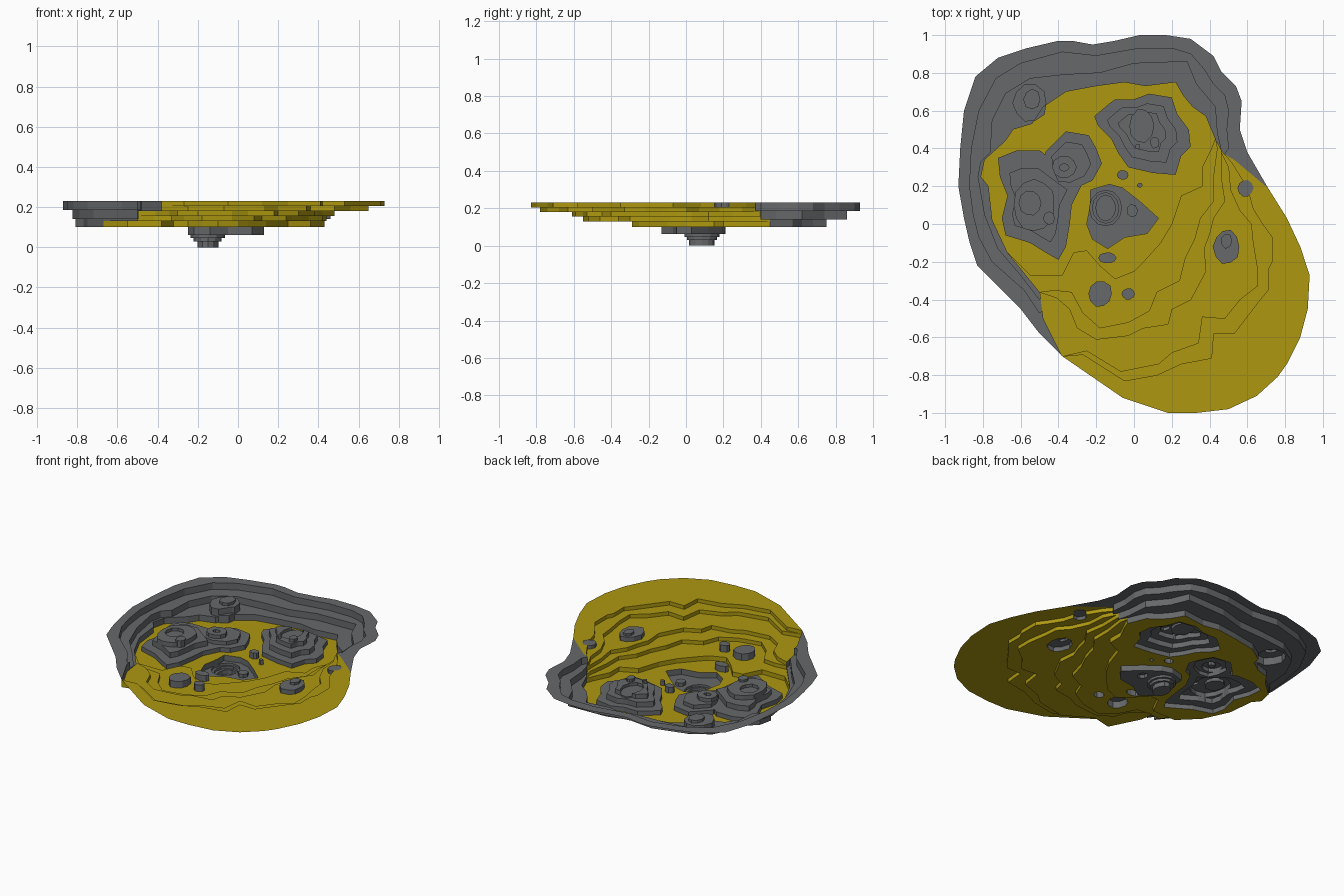
import bpy, math, random
from mathutils import Vector
from mathutils.geometry import delaunay_2d_cdt

random.seed(4)
regions = []  # (part, z, is_relative, polygon); later regions sit on earlier ones


def add(part, z, poly, rel=False):
    regions.append((part, z, rel, [tuple(p) for p in poly]))


def blob(cx, cy, rx, ry, n=10, wob=0.06):
    pts = []
    for i in range(n):
        a, k = 2 * math.pi * i / n, 1 + random.uniform(-wob, wob)
        pts.append((cx + rx * k * math.cos(a), cy + ry * k * math.sin(a)))
    return pts


def shrink(poly, c, s):
    return [(c[0] + (x - c[0]) * s, c[1] + (y - c[1]) * s) for x, y in poly]


# Raised back rim, three terraces
add("rim", .23, [(-.38, -.7), (-.5, -.58), (-.6, -.45), (-.83, -.22), (-.87, -.1), (-.9, .03), (-.93, .2),
    (-.92, .4), (-.9, .6), (-.84, .78), (-.72, .88), (-.57, .93), (-.4, .97), (-.33, .97), (-.22, .95),
    (-.1, .97), (.03, 1), (.17, 1), (.3, .98), (.42, .89), (.46, .81), (.54, .73), (.57, .65), (.56, .5),
    (.6, .38), (.71, .19), (.3, 0)])
add("rim", .185, [(-.5, -.47), (-.58, -.35), (-.75, -.2), (-.82, -.07), (-.85, .05), (-.87, .2), (-.86, .4),
    (-.82, .6), (-.73, .77), (-.6, .85), (-.38, .91), (-.2, .89), (.03, .93), (.2, .93), (.3, .9),
    (.37, .82), (.42, .74), (.48, .68), (.5, .6), (.49, .5), (.5, .4), (.2, 0)])
add("rim", .14, [(-.5, -.4), (-.6, -.27), (-.72, -.13), (-.79, .05), (-.825, .25), (-.81, .33), (-.76, .38),
    (-.75, .55), (-.68, .69), (-.55, .77), (-.37, .79), (-.18, .8), (0, .85), (.28, .86), (.33, .74),
    (.43, .62), (.44, .48), (.46, .4), (.2, 0)])

# Coloured basin: shared inner rim edge plus one front contour per terrace
back = [(-.38, -.7), (-.48, -.5), (-.5, -.36), (-.67, -.15), (-.75, .02), (-.77, .2), (-.81, .25), (-.79, .34),
        (-.68, .44), (-.64, .5), (-.54, .53), (-.48, .62), (-.36, .7), (-.2, .73), (-.05, .75), (.06, .73),
        (.22, .75), (.26, .68), (.31, .62), (.38, .57), (.43, .45)]
shelf = [(.46, .38), (.53, .34), (.71, .19), (.81, .03), (.88, -.12), (.93, -.27), (.92, -.45), (.88, -.6),
         (.81, -.74), (.76, -.81), (.65, -.91), (.5, -.98), (.33, -1), (.18, -1), (-.06, -.92)]
y1 = [(.47, .38), (.52, .32), (.6, .19), (.63, .08), (.68, 0), (.73, -.07), (.73, -.2), (.71, -.24), (.71, -.35),
      (.66, -.41), (.53, -.58), (.42, -.58), (.41, -.71), (.25, -.74), (.12, -.8), (-.05, -.83), (-.27, -.69)]
y2 = [(.46, .38), (.5, .3), (.51, .18), (.56, .07), (.62, 0), (.63, -.1), (.65, -.22), (.65, -.33), (.56, -.4),
      (.48, -.5), (.36, -.49), (.34, -.63), (.2, -.68), (.13, -.74), (-.07, -.78), (-.25, -.67)]
y3 = [(.46, .39), (.46, .25), (.48, .12), (.42, .03), (.4, -.05), (.37, -.13), (.38, -.25), (.3, -.4), (.2, -.45),
      (.18, -.53), (.05, -.55), (-.03, -.59), (-.2, -.61), (-.3, -.55), (-.34, -.45), (-.41, -.39)]
y4 = [(.44, .4), (.42, .25), (.42, .12), (.35, .03), (.32, -.08), (.27, -.18), (.24, -.3), (.12, -.36), (.08, -.46),
      (-.03, -.52), (-.18, -.55), (-.27, -.47), (-.33, -.36), (-.42, -.35)]
y5 = [(.41, .4), (.36, .3), (.36, .2), (.25, .15), (.2, .0), (.14, -.1), (.05, -.2), (0, -.25), (-.1, -.29),
      (-.18, -.22), (-.25, -.14), (-.32, -.15), (-.38, -.27), (-.55, -.27)]
for z, start, front in ((.23, 0, shelf), (.205, 0, y1), (.18, 0, y2), (.155, 2, y3), (.13, 2, y4), (.10, 3, y5)):
    add("basin", z, back[start:] + front)

# Sunken pit
add("pit", .062, [(-.23, .18), (-.13, .21), (-.06, .19), (.03, .12), (.13, .03), (.07, -.05), (-.05, -.07),
    (-.14, -.13), (-.22, -.08), (-.25, 0), (-.23, .1)])
for z, rx, ry in ((.047, .085, .095), (.03, .07, .08), (0, .052, .067)):
    add("pit", z, blob(-.15, .085, rx, ry, 12, .02))
add("pit", .085, blob(-.01, .07, .03, .035, 7))

# Terraced mounds with small craters on top
north = [(-.21, .57), (-.14, .63), (-.1, .66), (0, .66), (.08, .69), (.2, .67), (.23, .58), (.29, .5), (.3, .41),
         (.25, .36), (.22, .26), (.1, .27), (-.03, .3), (-.08, .37), (-.12, .45), (-.19, .52)]
west = [(-.72, .35), (-.62, .39), (-.5, .39), (-.38, .3), (-.27, .22), (-.33, .1), (-.34, 0), (-.36, -.12),
        (-.4, -.19), (-.47, -.15), (-.55, -.1), (-.68, -.06), (-.7, .03), (-.67, .15), (-.71, .25)]
middle = [(-.47, .38), (-.42, .43), (-.36, .49), (-.24, .47), (-.2, .4), (-.17, .32), (-.22, .23), (-.33, .18),
          (-.42, .19), (-.46, .28)]
add("mounds", .13, north)
add("mounds", .13, west)
add("mounds", .13, middle)
for z, s in ((.165, .73), (.195, .5)):
    add("mounds", z, shrink(north, (.04, .5), s))
add("mounds", .175, blob(.04, .52, .065, .09, 10))
add("mounds", .165, shrink(west, (-.53, .1), .68))
add("mounds", .195, blob(-.53, .1, .11, .14, 12))
add("mounds", .175, blob(-.55, .11, .06, .065, 10))
add("mounds", .21, blob(-.45, .03, .03, .035, 8))
add("mounds", .155, shrink(middle, (-.36, .31), .7))
add("mounds", .18, blob(-.37, .3, .065, .06, 10))
add("mounds", .16, blob(-.37, .3, .025, .02, 8))

# Loose rocks, raised above whatever they stand on
for cx, cy, rx, ry, h in ((-.18, -.37, .065, .07, .045), (-.03, -.37, .035, .03, .045), (-.14, -.18, .048, .03, .04),
                          (.49, -.12, .07, .09, .03), (.03, .205, .015, .012, .03), (-.06, .26, .03, .025, .04),
                          (.02, .41, .014, .014, .02), (.11, .43, .025, .03, .02), (-.55, .64, .09, .1, .05)):
    add("rocks", h, blob(cx, cy, rx, ry), True)
add("rocks", .228, blob(.59, .19, .042, .045))
add("rocks", .018, blob(-.54, .66, .045, .055, 8), True)
add("rocks", .015, blob(.49, -.09, .03, .04, 7), True)


def inside(p, poly):
    hit = False
    for (ax, ay), (bx, by) in zip(poly, poly[1:] + poly[:1]):
        if (by > p[1]) != (ay > p[1]) and p[0] < ax + (p[1] - ay) * (bx - ax) / (by - ay):
            hit = not hit
    return hit


def classify(p):
    part, z = None, 0
    for name, h, rel, poly in regions:
        if inside(p, poly):
            part, z = name, (z + h if rel else h)
    return part, round(z, 4)


# Divide the plan along every contour, lift each piece, then add the risers
pts, edges = [], []
for *_, poly in regions:
    n, k = len(pts), len(poly)
    pts += [Vector(p) for p in poly]
    edges += [(n + i, n + (i + 1) % k) for i in range(k)]
flat, _, tris, *_ = delaunay_2d_cdt(pts, edges, [], 0, 1e-4)
parts, sides = {}, {}


def face(part, corners):
    verts, faces = parts.setdefault(part, ({}, []))
    faces.append([verts.setdefault(c, len(verts)) for c in corners])


for t in tris:
    part, z = classify(sum((flat[i] for i in t), Vector((0, 0))) / 3)
    if part is None:
        continue
    face(part, [(i, z) for i in t])
    for a, b in zip(t, list(t[1:]) + [t[0]]):
        sides.setdefault((min(a, b), max(a, b)), []).append((z, part, a, b))
for s in sides.values():
    if len(s) == 2 and s[0][0] != s[1][0]:
        (zl, low, a, b), (zh, high, *_) = sorted(s)
        face(low if high == "basin" else high, [(b, zl), (a, zl), (a, zh), (b, zh)])

colours = {"basin": (.42, .315, .005, 1)}
for name, (verts, faces) in parts.items():
    me = bpy.data.meshes.new(name)
    me.from_pydata([(flat[i].x, flat[i].y, z) for i, z in verts], [], faces)
    me.update()
    mat = bpy.data.materials.new(name + "_colour")
    mat.diffuse_color = colours.get(name, (.135, .14, .145, 1))
    me.materials.append(mat)
    bpy.context.collection.objects.link(bpy.data.objects.new(name, me))
